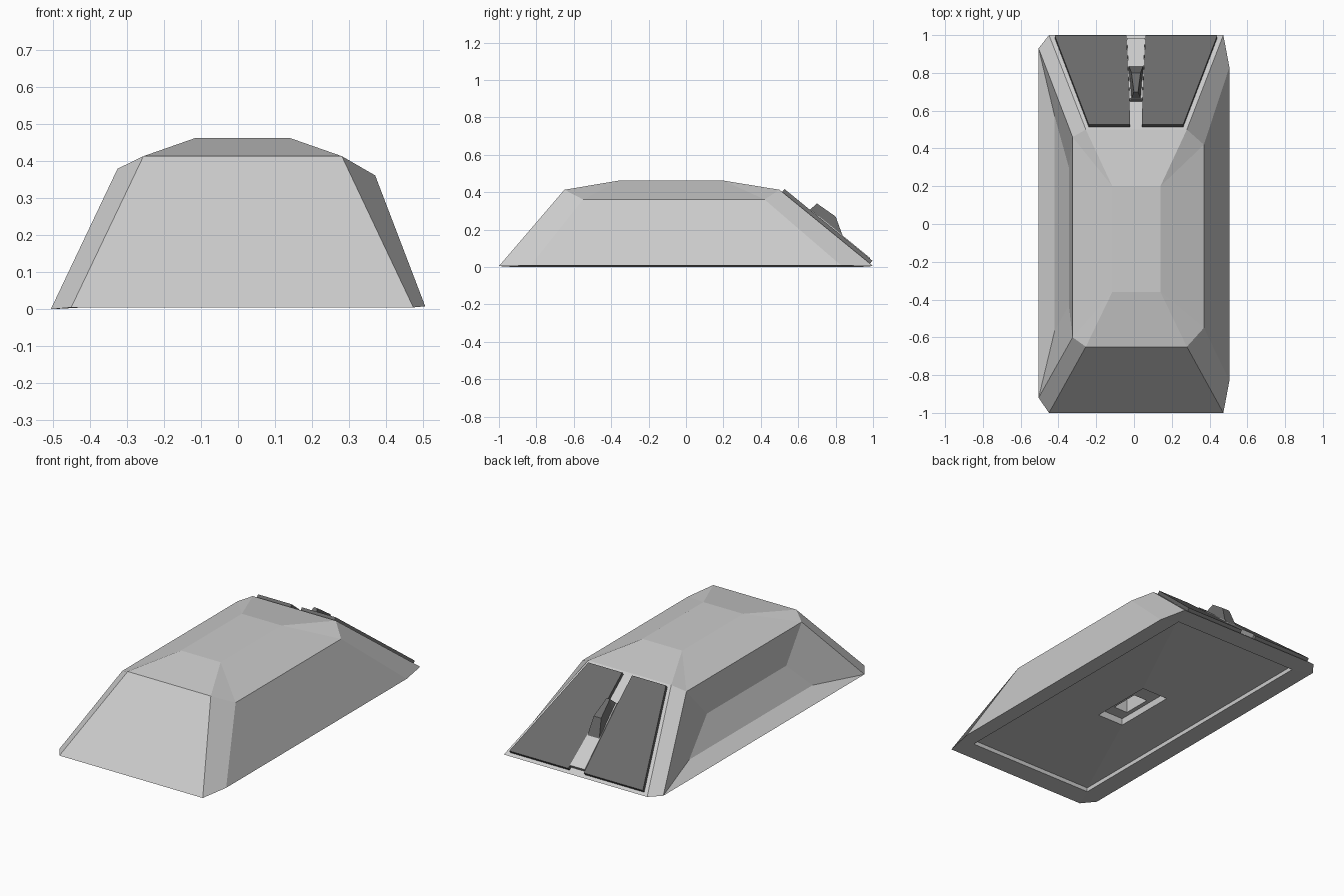
import bpy, bmesh
from mathutils import Vector

if "Cube" in bpy.data.objects:
    bpy.data.objects.remove(bpy.data.objects["Cube"])

dark = bpy.data.materials.new("dark_grey")
dark.diffuse_color = (.145, .145, .145, 1)
dark.use_nodes = True
dark.node_tree.nodes["Principled BSDF"].inputs["Base Color"].default_value = dark.diffuse_color


def make_object(name, verts, faces, material=None):
    mesh = bpy.data.meshes.new(name)
    mesh.from_pydata(verts, [], faces)
    bm = bmesh.new()
    bm.from_mesh(mesh)
    bmesh.ops.recalc_face_normals(bm, faces=bm.faces)
    bm.to_mesh(mesh)
    bm.free()
    if material:
        mesh.materials.append(material)
    obj = bpy.data.objects.new(name, mesh)
    bpy.context.collection.objects.link(obj)
    return obj


def rect(x0, x1, y0, y1, z):
    return [(x0, y0, z), (x1, y0, z), (x1, y1, z), (x0, y1, z)]


# Body shell: octagonal base ring, shoulder ring and flat cap
base = [(-.45, -1, .005), (.473, -1, .005), (.505, -.83, .008), (.505, .83, .008),
        (.473, 1, .005), (-.45, 1, .005), (-.505, .93, 0), (-.505, -.92, 0)]
shoulder = [(-.255, -.65, .413), (.28, -.65, .413), (.37, -.55, .361), (.37, .42, .361),
            (.28, .5, .413), (-.255, .5, .413), (-.325, .46, .379), (-.325, -.6, .379)]
verts, faces = [], []


def add(points):
    start = len(verts)
    verts.extend(points)
    return list(range(start, len(verts)))


def bridge(a, b):
    n = len(a)
    for i in range(n):
        j = (i + 1) % n
        faces.append((a[i], a[j], b[j], b[i]))


def bridge_octagon_to_rect(o, r):
    for k in range(4):
        i = 2 * k
        n = (k + 1) % 4
        faces.append((o[i], o[i + 1], r[n], r[k]))
        faces.append((o[i + 1], o[(i + 2) % 8], r[n]))


low = add(base)
mid = add(shoulder)
cap = add(rect(-.115, .14, -.36, .2, .462))
for i in range(8):
    if i != 6:
        j = (i + 1) % 8
        faces.append((low[i], low[j], mid[j], mid[i]))
bridge_octagon_to_rect(mid, cap)
faces.append(tuple(cap))

# Sunken panel in the left side
panel = add([(-.42, .57, .05), (-.42, -.565, .05), (-.345, -.43, .195), (-.345, .3, .195)])
bridge([low[6], low[7], mid[7], mid[6]], panel)
faces.append(tuple(panel))

# Underside: shallow rim recess, gently bulging floor and stepped central socket
steps = [rect(-.4, .415, -.877, .877, .006), rect(-.4, .415, -.877, .877, .03),
         rect(-.075, .095, -.19, .19, .005), rect(-.075, .095, -.19, .19, .045),
         rect(-.05, .04, -.12, .05, .045), rect(-.05, .04, -.12, .05, .15)]
rings = [add(s) for s in steps]
bridge_octagon_to_rect(low, rings[0])
for a, b in zip(rings, rings[1:]):
    bridge(a, b)
faces.append(tuple(rings[-1]))
make_object("body_shell", verts, faces)

# Back plates lying on the rear slope
normal = Vector((0, .634, .773))


def on_slope(x, y, lift):
    return Vector((x, y, .413 - .816 * (y - .5))) + normal * lift


def slope_plate(name, outline, thickness, material=None):
    n = len(outline)
    pts = [on_slope(x, y, -.004) for x, y in outline]
    pts += [on_slope(x, y, thickness) for x, y in outline]
    f = [tuple(range(n)), tuple(range(n, 2 * n))]
    f += [(i, (i + 1) % n, (i + 1) % n + n, i + n) for i in range(n)]
    return make_object(name, pts, f, material)


centre = .0105
for side, label in ((-1, "left"), (1, "right")):
    outline = [(.25, .514), (.032, .514), (.034, .66), (.05, .984), (.43, .984)]
    slope_plate("back_plate_" + label, [(centre + side * x, y) for x, y in outline], .02, dark)

# Pale strip under the catch, standing just proud of the plates
slope_plate("catch_strip", [(centre - .033, .65), (centre + .033, .65),
                            (centre + .048, .97), (centre - .048, .97)], .024)

# Faceted catch between the plates
profile = [(.645, .29, .032), (.7, .34, .011), (.8, .27, .024), (.853, .125, .044)]
pts = []
for y, z, w in profile:
    pts += [(centre - w, y, z), (centre + w, y, z)]
pts += [(centre + s * w, y, .413 - .816 * (y - .5) - .004)
        for y, w in ((.7, .036), (.8, .043)) for s in (-1, 1)]
make_object("back_catch", pts,
            [(0, 1, 3, 2), (2, 3, 5, 4), (4, 5, 7, 6),
             (0, 2, 8), (2, 4, 10, 8), (4, 6, 10),
             (1, 3, 9), (3, 5, 11, 9), (5, 7, 11),
             (0, 1, 9, 8), (8, 9, 11, 10), (10, 11, 7, 6)], dark)
